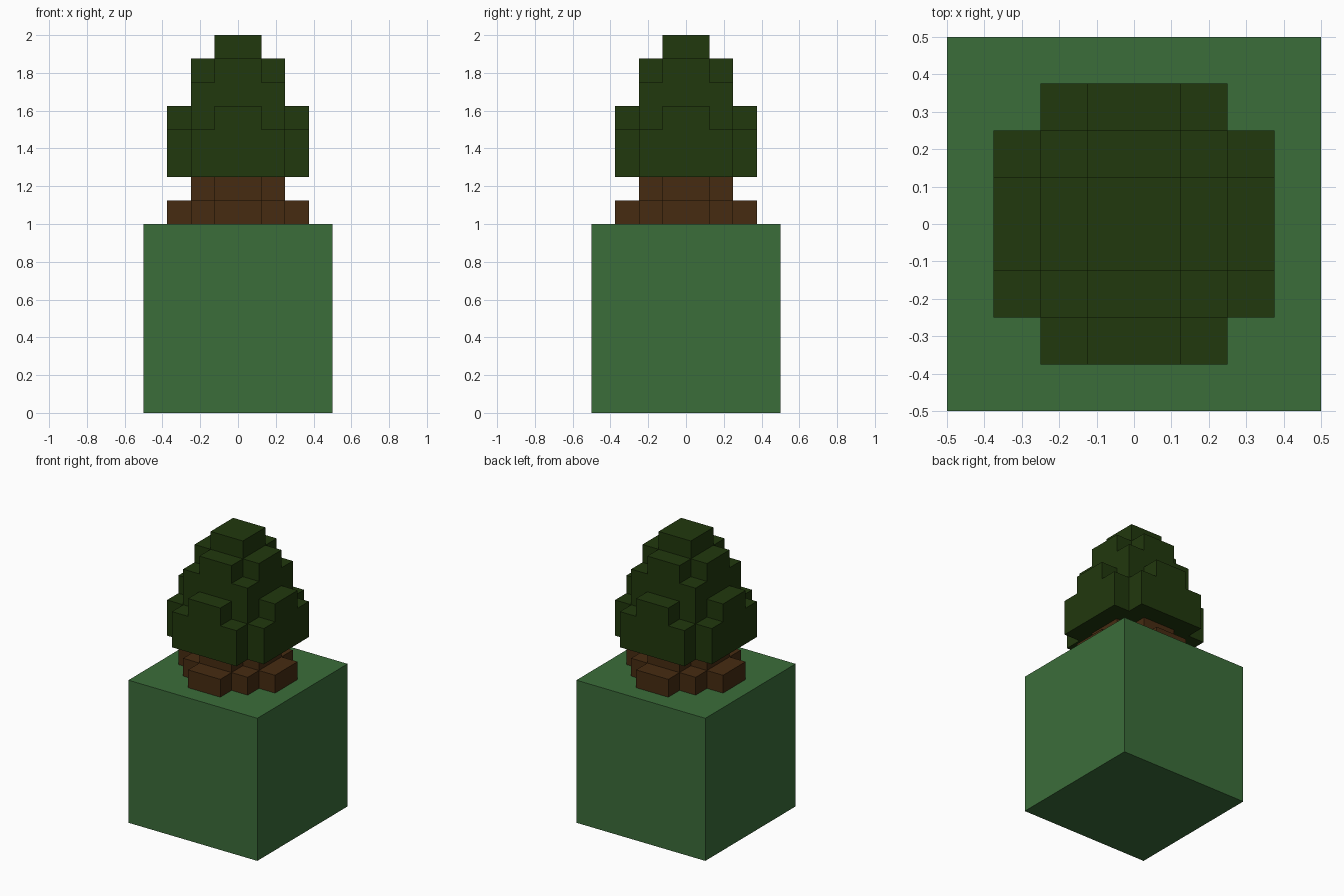
import bpy
import bmesh

cube = bpy.data.objects.get("Cube")
if cube:
    bpy.data.objects.remove(cube, do_unlink=True)


def make_material(name, rgb):
    mat = bpy.data.materials.new(name)
    mat.use_nodes = True
    color = (*rgb, 1.0)
    mat.diffuse_color = color
    bsdf = next(n for n in mat.node_tree.nodes if n.type == 'BSDF_PRINCIPLED')
    bsdf.inputs["Base Color"].default_value = color
    return mat


GRASS = make_material("grass green", (0.0437, 0.153, 0.0423))
BARK = make_material("bark brown", (0.0612, 0.0242, 0.0056))
LEAF = make_material("leaf green", (0.0152, 0.0395, 0.0040))


def stepped_outline(quarter):
    """Turn one quarter of a stepped outline into a full ring, by 90 degree turns."""
    ring = []
    for _ in range(4):
        ring += quarter
        quarter = [(-y, x) for x, y in quarter]
    return ring


def stack_layers(name, layers, mat):
    """Build a part from prisms (quarter outline, bottom z, top z) stacked upwards."""
    bm = bmesh.new()
    for i, (quarter, z0, z1) in enumerate(layers):
        ring = stepped_outline(quarter)
        low = [bm.verts.new((x, y, z0)) for x, y in ring]
        high = [bm.verts.new((x, y, z1)) for x, y in ring]
        n = len(ring)
        for j in range(n):
            k = (j + 1) % n
            bm.faces.new((low[j], low[k], high[k], high[j]))
        bm.faces.new(high)
        if i == 0:
            bm.faces.new(low[::-1])  # only the lowest layer shows its underside
    mesh = bpy.data.meshes.new(name)
    bm.to_mesh(mesh)
    bm.free()
    mesh.materials.append(mat)
    obj = bpy.data.objects.new(name, mesh)
    bpy.context.collection.objects.link(obj)
    return obj


# Quarter outlines, in blocks of an eighth of a unit
A, B, C = 0.125, 0.25, 0.375


def square(h):
    return [(h, h)]


def cross(reach, width):
    return [(reach, width), (width, width), (width, reach)]


SQUARE_WITH_ARMS = [(C, A), (B, A), (B, B), (A, B), (A, C)]

# Ground block
stack_layers("ground_block", [(square(0.5), 0.0, 1.0)], GRASS)

# Trunk: spreading roots, then a narrower cross
stack_layers("trunk", [
    (SQUARE_WITH_ARMS, 1.0, 1.125),
    (cross(B, A), 1.125, 1.25),
], BARK)

# Foliage: stepped tiers narrowing to the tip
stack_layers("foliage", [
    (cross(C, B), 1.25, 1.5),
    (SQUARE_WITH_ARMS, 1.5, 1.625),
    (square(B), 1.625, 1.75),
    (cross(B, A), 1.75, 1.875),
    (square(A), 1.875, 2.0),
], LEAF)
